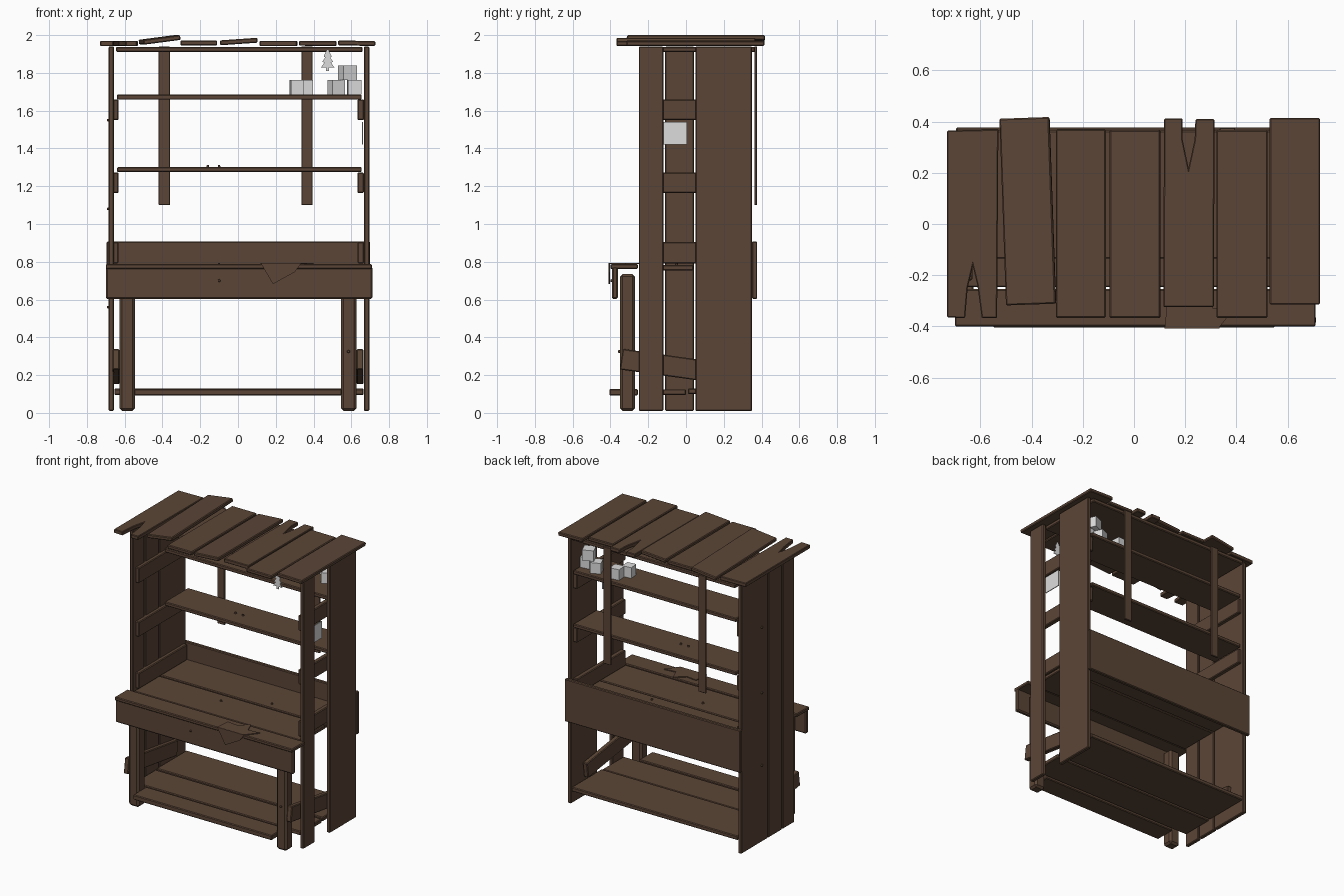
import bpy, bmesh, math
from mathutils import Matrix, Vector


def material(name, rgb):
    m = bpy.data.materials.new(name)
    m.diffuse_color = (*rgb, 1)
    return m


WOOD = material("dark brown wood", (0.105, 0.060, 0.037))
PALE = material("pale grey", (0.72, 0.72, 0.72))


def finish(name, bm, mat, bevel):
    bmesh.ops.recalc_face_normals(bm, faces=bm.faces)
    mesh = bpy.data.meshes.new(name)
    bm.to_mesh(mesh)
    bm.free()
    mesh.materials.append(mat)
    ob = bpy.data.objects.new(name, mesh)
    bpy.context.collection.objects.link(ob)
    if bevel:
        mod = ob.modifiers.new("worn edges", "BEVEL")
        mod.width = bevel
        mod.segments = 1
        mod.limit_method = "ANGLE"
    return ob


def box(name, x, y, z, mat=WOOD, bevel=0.005, rot=(0, 0, 0)):
    """Box from three (min, max) ranges, turned about its own centre."""
    bm = bmesh.new()
    size = [r[1] - r[0] for r in (x, y, z)]
    bmesh.ops.create_cube(bm, size=1, matrix=Matrix.Diagonal((*size, 1)))
    ob = finish(name, bm, mat, bevel)
    ob.location = [(r[0] + r[1]) / 2 for r in (x, y, z)]
    ob.rotation_euler = rot
    return ob


def prism(name, points, direction, mat=WOOD, bevel=0.0):
    """Flat outline of 3D points pushed along a direction."""
    bm = bmesh.new()
    face = bm.faces.new([bm.verts.new(p) for p in points])
    ext = bmesh.ops.extrude_face_region(bm, geom=[face], use_keep_orig=True)
    verts = [g for g in ext["geom"] if isinstance(g, bmesh.types.BMVert)]
    bmesh.ops.translate(bm, verts=verts, vec=Vector(direction))
    return finish(name, bm, mat, bevel)


def nail(loc, rot=(0, 0, 0)):
    bm = bmesh.new()
    bmesh.ops.create_cone(bm, cap_ends=True, segments=6, radius1=0.009,
                          radius2=0.006, depth=0.012)
    ob = finish("nail", bm, WOOD, 0)
    ob.location, ob.rotation_euler = loc, rot


# Side walls: the middle board is missing on the right
for y in ((-0.25, -0.12), (0.05, 0.35)):
    box("right_wall_board", (0.667, 0.695), y, (0.01, 1.94))
for y in ((-0.25, -0.12), (-0.11, 0.042), (0.05, 0.35)):
    box("left_wall_board", (-0.685, -0.657), y, (0.01, 1.94))

# Wall cleats, legs and slanted braces on both sides
for s in (-1, 1):
    for z in ((1.55, 1.66), (1.165, 1.272), (0.792, 0.905)):
        box("wall_cleat", sorted((s * 0.632, s * 0.667)), (-0.22, 0.33), z)
    box("front_leg", sorted((s * 0.545, s * 0.628)), (-0.35, -0.27),
        (0.01, 0.735), bevel=0.014)
    box("leg_brace", sorted((s * 0.628, s * 0.664)), (-0.345, 0.22),
        (0.19, 0.30), rot=(math.radians(-8), 0, 0))

# Bottom shelf
box("bottom_front_board", (-0.55, 0.55), (-0.405, -0.255), (0.092, 0.127))
box("bottom_middle_board", (-0.655, 0.665), (-0.24, 0.0), (0.095, 0.125))
box("bottom_back_board", (-0.655, 0.665), (0.01, 0.35), (0.10, 0.13))

# Counter, apron and back board
box("counter_front_board", (-0.70, 0.71), (-0.40, -0.255), (0.762, 0.787))
box("counter_middle_board", (-0.655, 0.665), (-0.247, 0.04), (0.755, 0.783))
box("counter_back_board", (-0.655, 0.665), (0.05, 0.35), (0.755, 0.785))
box("counter_apron", (-0.70, 0.712), (-0.392, -0.36), (0.603, 0.775), bevel=0.008)
box("back_board", (-0.695, 0.70), (0.35, 0.377), (0.603, 0.908))

# Draped rag over the counter edge
prism("rag_top", [(0.12, -0.408, 0.788), (0.33, -0.408, 0.788), (0.40, -0.32, 0.788),
                  (0.31, -0.33, 0.788), (0.28, -0.25, 0.788), (0.21, -0.31, 0.788),
                  (0.13, -0.30, 0.788)], (0, 0, 0.006))
prism("rag_flap", [(0.12, -0.402, 0.793), (0.335, -0.402, 0.793),
                   (0.30, -0.402, 0.745), (0.185, -0.402, 0.682)], (0, -0.007, 0))

# Upper shelves
box("lower_shelf", (-0.64, 0.655), (0.08, 0.345), (1.275, 1.302))
box("upper_shelf", (-0.64, 0.655), (0.08, 0.345), (1.658, 1.686))

# Roof support and hanging rear battens
box("roof_support", (-0.645, 0.66), (-0.135, 0.365), (1.91, 1.938))
for x in ((-0.42, -0.36), (0.335, 0.395)):
    box("rear_batten", x, (0.362, 0.376), (1.10, 1.94), bevel=0.003)

# Roof boards: two are split at one end
T = (0, 0, 0.028)
left = [(-0.73, 0.365), (-0.73, -0.365), (-0.66, -0.368), (-0.65, -0.25),
        (-0.63, -0.165), (-0.612, -0.24), (-0.595, -0.368), (-0.535, -0.368), (-0.53, 0.37)]
prism("split_roof_board", [(x, y, 1.942) for x, y in left], T, bevel=0.004)
split = [(0.115, -0.325), (0.312, -0.325), (0.315, 0.41), (0.24, 0.41),
         (0.237, 0.33), (0.213, 0.22), (0.19, 0.33), (0.19, 0.412), (0.117, 0.412)]
prism("split_roof_board", [(x, y, 1.942) for x, y in split], T, bevel=0.004)
roof = [(-0.513, -0.317, -0.315, 0.415, 1.975, -0.13, 0.035),
        (-0.305, -0.11, -0.367, 0.37, 1.958, 0, 0),
        (-0.095, 0.103, -0.367, 0.367, 1.966, -0.07, 0),
        (0.322, 0.522, -0.367, 0.367, 1.956, 0.01, 0),
        (0.53, 0.727, -0.315, 0.415, 1.957, 0.02, 0)]
for x0, x1, y0, y1, z, tilt, yaw in roof:
    box("roof_board", (x0, x1), (y0, y1), (z - 0.013, z + 0.013), rot=(0, tilt, yaw))

# Parcels on the upper shelf
for x, y, z, w, yaw in ((0.31, 0.20, 1.686, 0.066, 0.1), (0.358, 0.27, 1.686, 0.07, 0.1),
                        (0.52, 0.27, 1.686, 0.072, 0.4), (0.615, 0.24, 1.686, 0.07, 0.1),
                        (0.58, 0.27, 1.762, 0.078, 0.4)):
    box("parcel", (x - w / 2, x + w / 2), (y - w / 2, y + w / 2),
        (z, z + 0.076), PALE, 0, (0, 0, yaw))

# Hanging tree ornament under the roof
half = [(0.008, 1.81), (0.008, 1.828), (0.036, 1.828), (0.017, 1.855), (0.029, 1.858),
        (0.013, 1.882), (0.022, 1.886), (0.003, 1.925)]
outline = half + [(-x, z) for x, z in reversed(half)]
prism("tree_ornament", [(0.475 + x, -0.23, z) for x, z in outline], (0, 0.004, 0), PALE)

# Paper note in the gap of the right wall
box("paper_note", (0.657, 0.663), (-0.13, 0.005), (1.42, 1.54), PALE, 0)

# Nail heads
for x, y, z in ((-0.10, -0.395, 0.70), (0.585, -0.354, 0.325)):
    nail((x, y, z), (math.pi / 2, 0, 0))
for x, y, z in ((-0.10, -0.05, 0.787), (0.20, 0.10, 0.788), (-0.16, 0.2, 1.306), (-0.10, 0.2, 1.306)):
    nail((x, y, z))
for z in (0.56, 1.08, 1.55):
    nail((-0.688, 0.12, z), (0, -math.pi / 2, 0))
